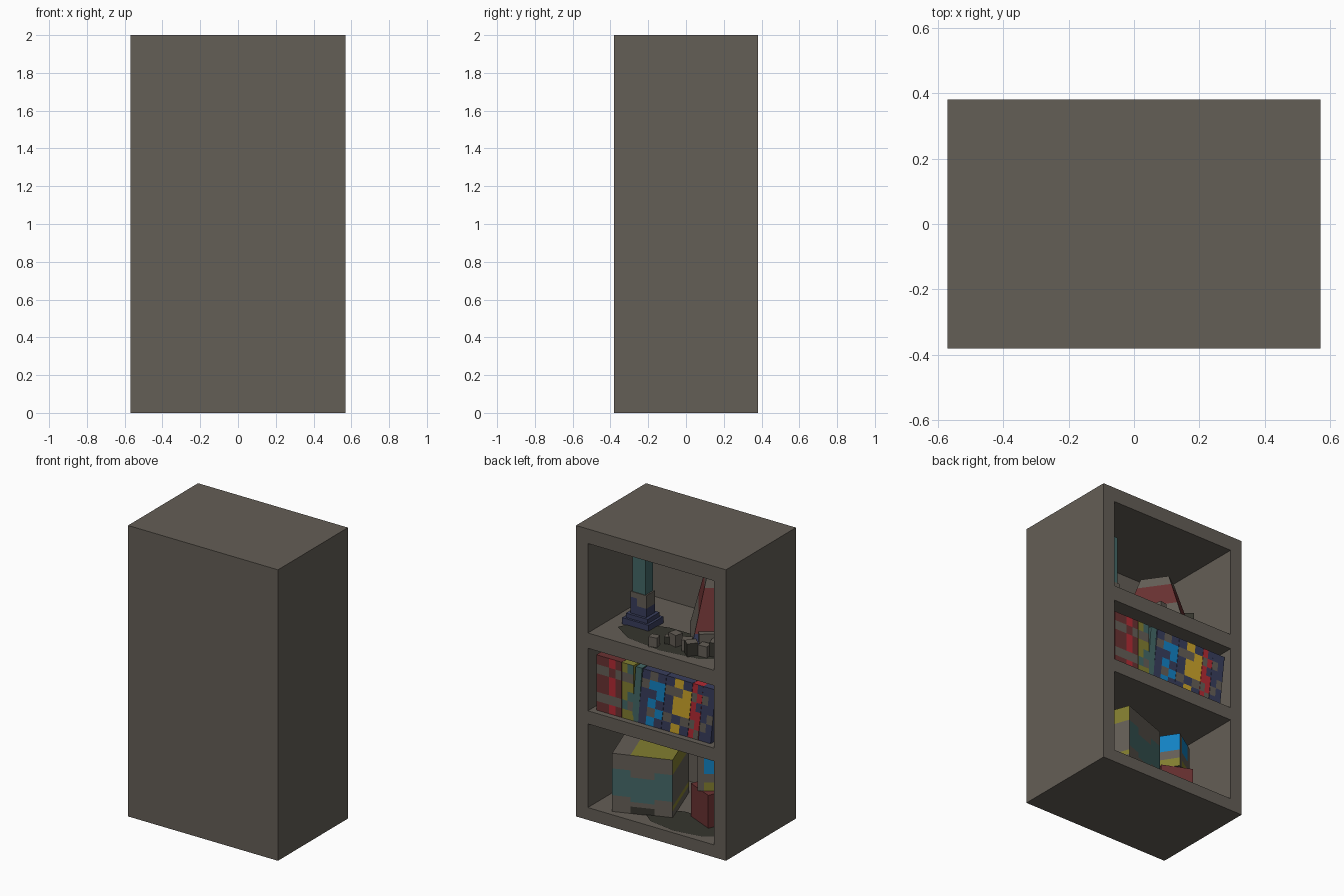
import bpy, bmesh, math
from mathutils import Matrix, Vector

cube = bpy.data.objects.get("Cube")
if cube:
    bpy.data.objects.remove(cube, do_unlink=True)

# Flat colours, given as sRGB bytes
PALETTE = {"grey": (100, 94, 86), "dark": (54, 53, 46), "maroon": (106, 50, 50),
           "red": (180, 42, 52), "blue": (18, 130, 195), "yellow": (205, 165, 42),
           "navy": (56, 61, 92), "teal": (68, 104, 103), "olive": (130, 126, 48)}
NAMES = list(PALETTE)
MATS = []
for name, rgb in PALETTE.items():
    col = [((c / 255 + 0.055) / 1.055) ** 2.4 for c in rgb] + [1]
    m = bpy.data.materials.new(name)
    m.use_nodes = True
    m.diffuse_color = col
    m.node_tree.nodes["Principled BSDF"].inputs["Base Color"].default_value = col
    MATS.append(m)


def finish(name, bm):
    bmesh.ops.recalc_face_normals(bm, faces=bm.faces)
    me = bpy.data.meshes.new(name)
    bm.to_mesh(me)
    bm.free()
    for m in MATS:
        me.materials.append(m)
    ob = bpy.data.objects.new(name, me)
    bpy.context.collection.objects.link(ob)
    return ob


def cut(bm, axis, values):
    normal = Vector([float(i == axis) for i in range(3)])
    for v in values:
        bmesh.ops.bisect_plane(bm, geom=bm.verts[:] + bm.edges[:] + bm.faces[:],
                               plane_co=normal * v, plane_no=normal)


def block(name, size, base, turn=0, colour="grey", xs=(), zs=(), rule=None,
          taper=1, lean=0):
    """Box standing on base; rule picks a colour from the unit-cube face."""
    bm = bmesh.new()
    bmesh.ops.create_cube(bm, size=1)
    cut(bm, 0, xs)
    cut(bm, 2, zs)
    bm.normal_update()
    for f in bm.faces:
        pick = rule(f.calc_center_median(), f.normal) if rule else None
        f.material_index = NAMES.index(pick or colour)
    for v in bm.verts:
        k = 1 + (taper - 1) * (v.co.z + 0.5)
        v.co.x *= k
        v.co.y *= k
        v.co.z += 0.5
        v.co = Vector(v.co[i] * size[i] for i in range(3))
        v.co.x += lean * (v.co.z - size[2] / 2)
    bm.transform(Matrix.Translation(base) @ Matrix.Rotation(math.radians(turn), 4, "Z"))
    return finish(name, bm)


# Cabinet: solid box with three recesses opened on the +y side
W, D, WALL, INNER_Y = 0.57, 0.38, 0.48, -0.30
BAYS = [(0.085, 0.66), (0.75, 1.18), (1.285, 1.90)]
bm = bmesh.new()
bmesh.ops.create_cube(bm, size=1, matrix=Matrix.Translation((0, 0, 1))
                      @ Matrix.Diagonal((2 * W, 2 * D, 2, 1)))
cut(bm, 0, (-WALL, WALL))
cut(bm, 2, [z for bay in BAYS for z in bay])
bm.normal_update()
for low, high in BAYS:
    hole = [f for f in bm.faces if f.normal.y > 0.9
            and abs(f.calc_center_median().x) < WALL
            and low < f.calc_center_median().z < high]
    new = bmesh.ops.extrude_face_region(bm, geom=hole)["geom"]
    moved = [v for v in new if isinstance(v, bmesh.types.BMVert)]
    bmesh.ops.translate(bm, verts=moved, vec=(0, INNER_Y - D, 0))
    bmesh.ops.delete(bm, geom=[f for f in hole if f.is_valid], context="FACES_ONLY")
finish("cabinet", bm)
LOW, MID, TOP = [b[0] for b in BAYS]


# Dark painted patches on the bay floors
def patch(name, x, y, z, rx, ry):
    bm = bmesh.new()
    bmesh.ops.create_circle(bm, cap_ends=True, segments=9, radius=1,
                            matrix=Matrix.Translation((x, y, z + 0.004))
                            @ Matrix.Diagonal((rx, ry, 1, 1)))
    for f in bm.faces:
        f.material_index = NAMES.index("dark")
    finish(name, bm)


patch("upper_floor_patch", -0.04, 0.18, TOP, 0.42, 0.16)
patch("lower_floor_patch", -0.16, 0.22, LOW, 0.31, 0.14)

# Upper bay: toy tower
TX, TY = 0.28, 0.07
block("tower_plinth", (0.20, 0.16, 0.045), (TX, TY, TOP), colour="navy")
block("tower_step", (0.165, 0.13, 0.03), (TX, TY, TOP + 0.045), colour="navy")
block("tower_base", (0.12, 0.095, 0.15), (TX, TY, TOP + 0.075), xs=(0.1,), zs=(-0.1, 0.25),
      rule=lambda c, n: "navy" if c.z < -0.1 or (c.z < 0.25 and c.x > 0.1) else None)
block("tower_column", (0.10, 0.085, 0.335), (TX, TY, TOP + 0.225), colour="teal")


# Upper bay: tapered mound with painted bands
def mound_rule(c, n):
    if n.z > 0.5 or c.z > 0.35:
        return "grey"
    if c.z < -0.25:
        return "navy" if n.y > 0.5 else "grey"
    return "maroon" if n.x < 0.5 or c.z > -0.1 else "grey"


block("mound", (0.34, 0.46, 0.46), (-0.22, -0.03, TOP), 35, xs=(-0.3, 0.3),
      zs=(-0.25, 0, 0.35), rule=mound_rule, taper=0.4)

# Upper bay: scattered small blocks
RUBBLE = [(0.03, 0.30, 0.07, 10), (-0.02, 0.22, 0.055, 30), (-0.07, 0.21, 0.085, -15),
          (-0.17, 0.23, 0.08, 25), (-0.23, 0.27, 0.09, 50), (-0.31, 0.24, 0.08, 5),
          (-0.27, 0.16, 0.13, 40), (-0.37, 0.19, 0.10, 20)]
for i, (x, y, s, a) in enumerate(RUBBLE):
    block(f"small_block_{i + 1}", (s * 0.8, s * 0.7, s), (x, y, TOP), a,
          rule=lambda c, n, i=i: "dark" if i % 3 == 1 and n.z < 0.5 else "grey")


# Middle bay: row of checked books; letters give spine columns, +x first
def book_rule(columns):
    n_col = len(columns)
    key = {"g": "grey", "m": "maroon", "r": "red", "b": "blue", "y": "yellow",
           "n": "navy", "t": "teal", "o": "olive"}

    def rule(c, n):
        col = columns[min(n_col - 1, int((0.5 - c.x) * n_col))]
        if n.y > 0.9:
            return key[col[min(5, int((0.5 - c.z) * 6))]]
        return key[columns[0][2]]
    return rule


BOOKS = [  # left x, width, lean, spine columns read top to bottom
    (0.445, 0.195, 0, ["mgmmgm", "mgmmgm", "rmrrgr", "mgmmgm"]),
    (0.25, 0.09, 0, ["ogooto", "tgotgo"]),
    (0.16, 0.05, -0.08, ["tttttt"]),
    (0.11, 0.18, -0.11, ["ngnnnn", "gbnbgb", "nbbnbn"]),
    (-0.07, 0.20, -0.11, ["ngnngn", "ygyyny", "nyyygn"]),
    (-0.27, 0.08, -0.11, ["rgrrgr", "nrnrrg"]),
    (-0.35, 0.095, -0.10, ["ngnngn", "nnngnn"]),
]
for i, (x, w, lean, cols) in enumerate(BOOKS):
    n_col = len(cols)
    block(f"book_{i + 1}", (w - 0.002, 0.42, 0.38), (x - w / 2, 0.13, MID),
          xs=[k / n_col - 0.5 for k in range(1, n_col)],
          zs=[k / 6 - 0.5 for k in range(1, 6)], rule=book_rule(cols), lean=lean)


# Lower bay: large painted toy cube
def cube_rule(c, n):
    middle = abs(c.x) < 0.2
    if n.z > 0.9:
        return "olive" if c.x < 0.2 else "grey"
    if n.y > 0.9:
        if c.z < -0.38 and middle:
            return "dark"
        low, high = (-0.3, 0.12) if middle else (-0.22, 0.24)
        return "teal" if low < c.z < high else "grey"
    if abs(n.x) > 0.9:
        return "olive" if c.z > 0.24 or -0.38 < c.z < -0.3 else "grey"


block("large_toy_cube", (0.39, 0.39, 0.40), (0.207, 0.09, LOW), 20,
      xs=(-0.2, 0.2), zs=(-0.38, -0.3, -0.22, 0.12, 0.24), rule=cube_rule)

# Lower bay: red box with a small painted cube on it
block("red_box", (0.21, 0.24, 0.23), (-0.267, 0.055, LOW), -24, colour="maroon")


def small_rule(c, n):
    if abs(n.z) < 0.5 and abs(c.x if abs(n.y) > 0.5 else c.y) < 0.3:
        return "blue" if c.z > 0 else "olive" if c.z < -0.25 else "grey"


block("small_toy_cube", (0.20, 0.20, 0.235), (-0.25, 0.052, LOW + 0.23), 33,
      xs=(-0.3, 0.3), zs=(-0.25, 0.0, 0.42), rule=small_rule)
